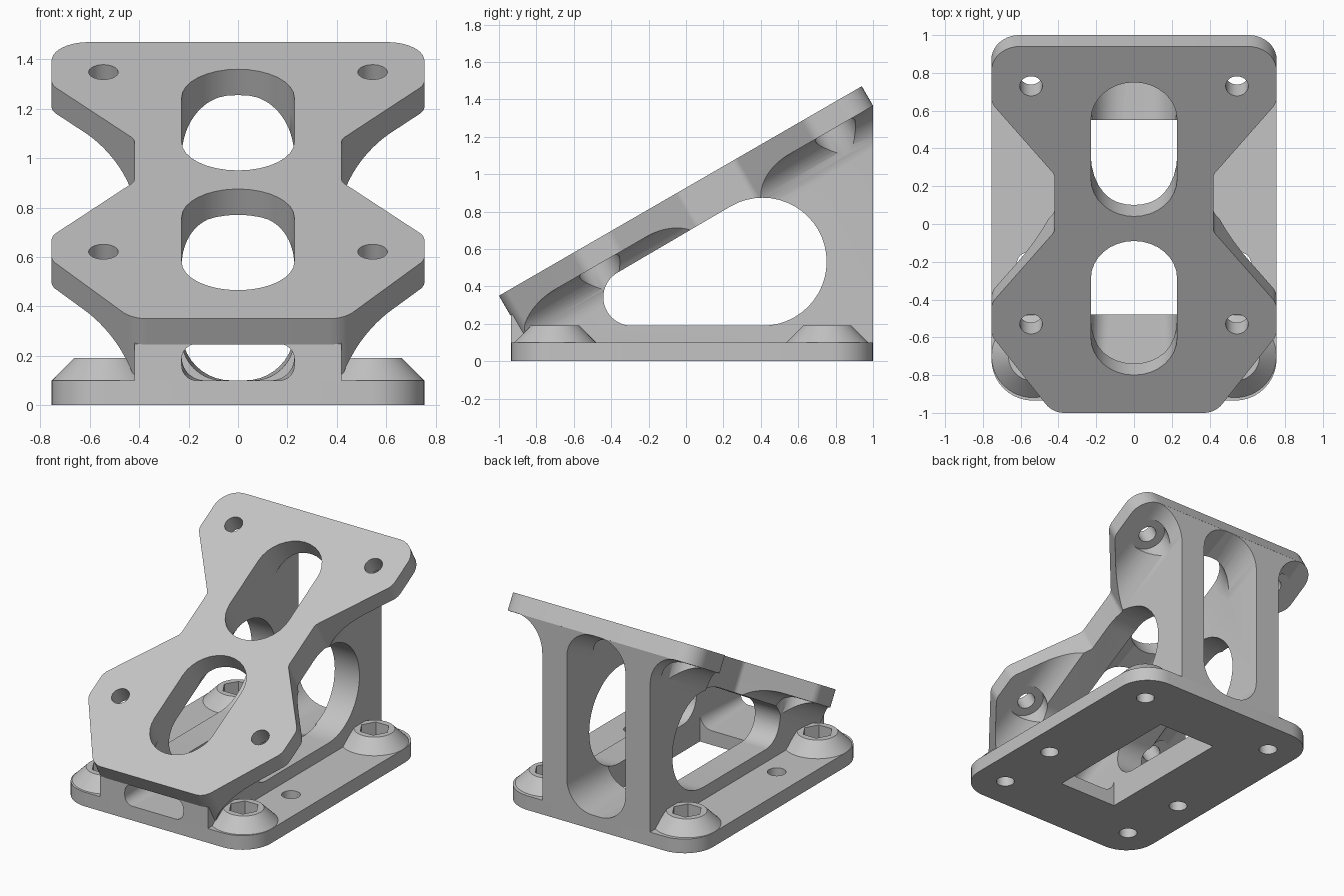
import bpy, bmesh, math
from mathutils import Matrix, Vector

if "Cube" in bpy.data.objects:
    bpy.data.objects.remove(bpy.data.objects["Cube"], do_unlink=True)

grey = bpy.data.materials.new("machined grey")
grey.use_nodes = True
grey.diffuse_color = (0.55, 0.55, 0.55, 1)
grey.node_tree.nodes["Principled BSDF"].inputs["Base Color"].default_value = (0.55, 0.55, 0.55, 1)

# Main dimensions
COS, SIN = math.cos(math.radians(30)), math.sin(math.radians(30))
THICK, WALL, INNER, FLARE = 0.121, 0.42, 0.228, 0.2
FRONT, BACK, FLOOR = -0.935, 1.0, 0.1


def frame(x, y, z, origin=(0, 0, 0)):
    m = Matrix((x, y, z)).transposed().to_4x4()
    m.translation = Vector(origin)
    return m


X, UP = (1, 0, 0), (0, 0, 1)
SLOPE, NORMAL, TILT_ORIGIN = (0, COS, SIN), (0, -SIN, COS), (0, -1, 0.35)
FLAT = Matrix.Identity(4)
TILT = frame(X, SLOPE, NORMAL, TILT_ORIGIN)       # lies in the sloped top face
TILT_SECTION = frame(X, NORMAL, SLOPE, TILT_ORIGIN)  # extrudes along the slope
SIDE = frame((0, 1, 0), UP, X)                    # extrudes across the width


def arc(cx, cy, r, a0, a1, steps=16):
    return [(cx + r * math.cos(math.radians(a0 + (a1 - a0) * i / steps)),
             cy + r * math.sin(math.radians(a0 + (a1 - a0) * i / steps))) for i in range(steps + 1)]


def rounded(corners, steps=10):
    """Polygon of (x, y, radius) corners turned into a filleted outline."""
    out = []
    for i, (x, y, r) in enumerate(corners):
        p = Vector((x, y))
        a = (Vector(corners[i - 1][:2]) - p).normalized()
        b = (Vector(corners[(i + 1) % len(corners)][:2]) - p).normalized()
        half = a.angle(b) / 2
        centre = p + (a + b).normalized() * (r / math.sin(half))
        start = p + a * (r / math.tan(half)) - centre
        end = p + b * (r / math.tan(half)) - centre
        sweep = math.atan2(start.x * end.y - start.y * end.x, start.dot(end))
        for k in range(steps + 1):
            t = sweep * k / steps
            out.append((centre.x + start.x * math.cos(t) - start.y * math.sin(t),
                        centre.y + start.x * math.sin(t) + start.y * math.cos(t)))
    return out


def mirrored(half):
    return half + [(-x, y, r) for x, y, r in reversed(half)]


def loft(name, low, high):
    bm = bmesh.new()
    a = [bm.verts.new(p) for p in low]
    b = [bm.verts.new(p) for p in high]
    bm.faces.new(a)
    bm.faces.new(b)
    for i in range(len(a)):
        bm.faces.new((a[i - 1], a[i], b[i], b[i - 1]))
    bmesh.ops.recalc_face_normals(bm, faces=bm.faces)
    mesh = bpy.data.meshes.new(name)
    bm.to_mesh(mesh)
    bm.free()
    mesh.materials.append(grey)
    obj = bpy.data.objects.new(name, mesh)
    bpy.context.collection.objects.link(obj)
    return obj


def prism(name, outline, z0, z1, m=FLAT):
    return loft(name, [m @ Vector((x, y, z0)) for x, y in outline],
                [m @ Vector((x, y, z1)) for x, y in outline])


def cylinder(name, x, y, r, z0, z1, m=FLAT, sides=32):
    return prism(name, arc(x, y, r, 0, 360, sides)[:-1], z0, z1, m)


def combine(target, other, operation="DIFFERENCE"):
    mod = target.modifiers.new("combine", "BOOLEAN")
    mod.operation, mod.solver, mod.object = operation, "EXACT", other
    bpy.context.view_layer.objects.active = target
    bpy.ops.object.modifier_apply(modifier=mod.name)
    bpy.data.objects.remove(other, do_unlink=True)


def along(y):
    return (y + 1) / COS


# Sloped mounting plate with an hourglass outline
half = [(0.43, -1, 0.12), (0.755, -0.59, 0.1), (0.755, -0.42, 0.1), (WALL, -0.04, 0.06),
        (WALL, 0.26, 0.06), (0.755, 0.64, 0.1), (0.755, 0.94, 0.15)]
outline = rounded(mirrored([(x, along(y), r) for x, y, r in half]))
plate = prism("sloped_plate", outline, -THICK, 0, TILT)

# Wedge body: core plus flared fillets that follow the plate outline
body = prism("wedge_body", [(-2, -1), (2, -1), (2, 3), (-2, 3)], -WALL, WALL, SIDE)
right = arc(WALL + FLARE, -THICK - FLARE, FLARE, 180, 90) + [(WALL + FLARE, 0.2)]
flare = prism("flare", right + [(-x, y) for x, y in reversed(right)], -0.5, 3, TILT_SECTION)
combine(flare, prism("flare_limit", outline, -0.6, 0.1, TILT), "INTERSECT")
combine(body, flare, "UNION")


def underside(y):
    return TILT_ORIGIN[2] - THICK / COS + (y + 1) * SIN / COS


combine(body, prism("trim", [(FRONT, FLOOR), (BACK, FLOOR), (BACK, underside(BACK)),
                             (FRONT, underside(FRONT))], -1, 1, SIDE), "INTERSECT")


# Lengthwise tunnel, growing from the low front to the tall back
def tunnel_ring(y, r):
    top = underside(y)
    ring = rounded(mirrored([(INNER, FLOOR, r), (INNER, top, r)]))
    return [(x, y, z) for x, z in ring]


combine(body, loft("tunnel", tunnel_ring(FRONT - 0.01, 0.06), tunnel_ring(BACK + 0.01, 0.2)))

# Teardrop window through both side walls
window = arc(0.41, 0.532, 0.342, -90, 120, 28) + arc(-0.29, 0.342, 0.152, 120, 270, 20)
combine(body, prism("side_window", window, -1, 1, SIDE))

# Two long slots in the plate, carried into the tunnel roof
for y0, y1 in ((-0.8, -0.09), (0.04, 0.75)):
    slot = arc(0, along(y1) - INNER, INNER, 0, 180) + arc(0, along(y0) + INNER, INNER, 180, 360)
    combine(plate, prism("plate_slot", slot, -0.3, 0.1, TILT))
    combine(body, prism("body_slot", slot, -0.33, 0.1, TILT))

# Plate bolt holes, with spot faces cut into the flares below
for side in (-1, 1):
    for y in (-0.53, 0.73):
        combine(plate, cylinder("bolt_hole", side * 0.545, along(y), 0.06, -0.3, 0.1, TILT))
        combine(body, cylinder("spot_face", side * 0.545, along(y), 0.12, -0.45, 0.1, TILT))

# Base plate with a rectangular opening
base = prism("base_plate", rounded(mirrored([(0.755, FRONT, 0.22), (0.755, BACK, 0.22)])), 0, FLOOR)
opening = [(-INNER, -0.48), (INNER, -0.48), (INNER, 0.55), (-INNER, 0.55)]
combine(base, prism("base_opening", opening, -0.1, 0.3))
combine(body, prism("body_opening", opening, 0, 0.3))

# Conical bosses with hexagon pockets, and plain holes between them
for side in (-1, 1):
    combine(base, cylinder("middle_hole", side * 0.56, -0.21, 0.06, -0.1, 0.3))
    for y in (-0.7, 0.755):
        x = side * 0.535
        wide, narrow = arc(x, y, 0.219, 0, 360, 48)[:-1], arc(x, y, 0.13, 0, 360, 48)[:-1]
        boss = loft("bolt_boss", [(*p, FLOOR) for p in wide], [(*p, 0.19) for p in narrow])
        combine(boss, cylinder("hex_pocket", x, y, 0.1, 0, 0.3, sides=6))
        combine(base, cylinder("base_bolt_hole", x, y, 0.06, -0.1, 0.3))

# Smooth the curves, keep the edges crisp
bpy.ops.object.select_all(action="DESELECT")
for obj in bpy.context.collection.objects:
    if obj.type == "MESH" and grey.name in obj.data.materials:
        obj.select_set(True)
        bpy.context.view_layer.objects.active = obj
bpy.ops.object.shade_smooth_by_angle(angle=math.radians(30))
